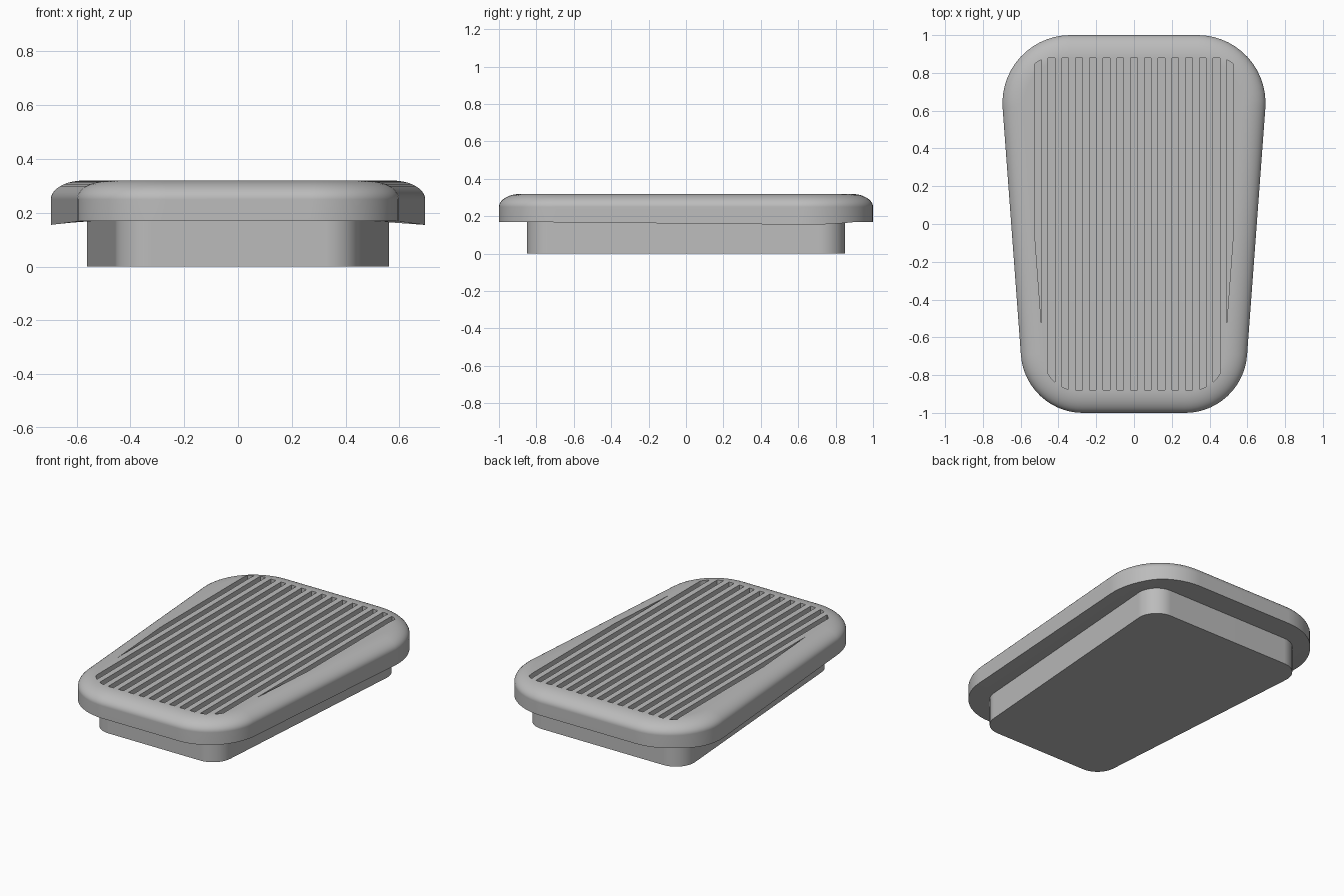
import bpy, bmesh, math
from mathutils import Vector

if "Cube" in bpy.data.objects:
    bpy.data.objects.remove(bpy.data.objects["Cube"])

SLOPE = 0.074  # sideways taper of the outline per unit of y

grey = bpy.data.materials.new("rubber grey")
grey.diffuse_color = (0.5, 0.5, 0.5, 1)
grey.use_nodes = True
grey.node_tree.nodes["Principled BSDF"].inputs["Base Color"].default_value = grey.diffuse_color


def outline(inset, r_back, r_front, segs=14, end_inset=None):
    """Tapered rounded rectangle, counter-clockwise, inset from the pad edge."""
    ye = 1 - (inset if end_inset is None else end_inset)
    half = 0.65 - inset * math.sqrt(1 + SLOPE ** 2)
    lean = math.atan(SLOPE)
    right = []
    for sy, r, a0, a1 in ((-1, r_front, -math.pi / 2, -lean),
                          (1, r_back, -lean, math.pi / 2)):
        cy = sy * (ye - r)
        cx = half + SLOPE * cy - r * math.sqrt(1 + SLOPE ** 2)
        for i in range(segs + 1):
            a = a0 + (a1 - a0) * i / segs
            right.append((cx + r * math.cos(a), cy + r * math.sin(a)))
    return right + [(-x, y) for x, y in reversed(right)]


def loft(name, rings):
    """Skin a stack of equal-length rings and cap both ends."""
    bm = bmesh.new()
    loops = [[bm.verts.new(p) for p in ring] for ring in rings]
    n = len(loops[0])
    for a, b in zip(loops, loops[1:]):
        for i in range(n):
            j = (i + 1) % n
            bm.faces.new((a[i], a[j], b[j], b[i]))
    bm.faces.new(loops[0][::-1])
    bm.faces.new(loops[-1])
    return finish(name, bm)


def finish(name, bm):
    bmesh.ops.recalc_face_normals(bm, faces=bm.faces)
    me = bpy.data.meshes.new(name)
    bm.to_mesh(me)
    bm.free()
    me.materials.append(grey)
    ob = bpy.data.objects.new(name, me)
    bpy.context.collection.objects.link(ob)
    return ob


def smooth(ob):
    bpy.ops.object.select_all(action='DESELECT')
    ob.select_set(True)
    bpy.context.view_layer.objects.active = ob
    bpy.ops.object.shade_smooth_by_angle(angle=math.radians(30))
    wn = ob.modifiers.new("weighted normals", 'WEIGHTED_NORMAL')
    wn.keep_sharp = True


def pad_ring(inset, z, droop=False):
    pts = outline(inset, 0.36 - inset, 0.33 - inset)
    return [(x, y, z - (0.015 * max(0, (abs(x) - 0.58) / 0.117) if droop else 0))
            for x, y in pts]


# Pad: drooping skirt, rounded rim, flat top
rings = [pad_ring(0.11, 0.17), pad_ring(0, 0.17, True)]
for i in range(11):
    a = math.pi / 2 * i / 10
    rings.append(pad_ring(0.12 * (1 - math.cos(a)), 0.25 + 0.07 * math.sin(a)))
pad = loft("pad", rings)

# Groove cutter: parallel strips clipped by an inset outline
cut = bmesh.new()
for k in range(-7, 8):
    bm = bmesh.new()
    bm.faces.new([bm.verts.new((x, y, 0.28)) for x, y in outline(0.12, 0.15, 0.17)])
    for side in (-1, 1):
        bmesh.ops.bisect_plane(bm, geom=bm.verts[:] + bm.edges[:] + bm.faces[:],
                               plane_co=(k * 0.0727 + side * 0.018, 0, 0),
                               plane_no=(side, 0, 0), clear_outer=True)
    ext = bmesh.ops.extrude_face_region(bm, geom=bm.faces[:])["geom"]
    bmesh.ops.translate(bm, vec=Vector((0, 0, 0.1)),
                        verts=[g for g in ext if isinstance(g, bmesh.types.BMVert)])
    bmesh.ops.recalc_face_normals(bm, faces=bm.faces)
    tmp = bpy.data.meshes.new("strip")
    bm.to_mesh(tmp)
    bm.free()
    cut.from_mesh(tmp)
    bpy.data.meshes.remove(tmp)
cutter = finish("groove_cutter", cut)
cutter.hide_render = True

mod = pad.modifiers.new("grooves", 'BOOLEAN')
mod.operation = 'DIFFERENCE'
mod.solver = 'EXACT'
mod.object = cutter
bpy.context.view_layer.objects.active = pad
bpy.ops.object.modifier_apply(modifier=mod.name)
bpy.data.objects.remove(cutter)
smooth(pad)

# Base block under the pad
base_outline = outline(0.14, 0.13, 0.13, end_inset=0.15)
base = loft("base", [[(x, y, z) for x, y in base_outline] for z in (0, 0.175)])
smooth(base)
